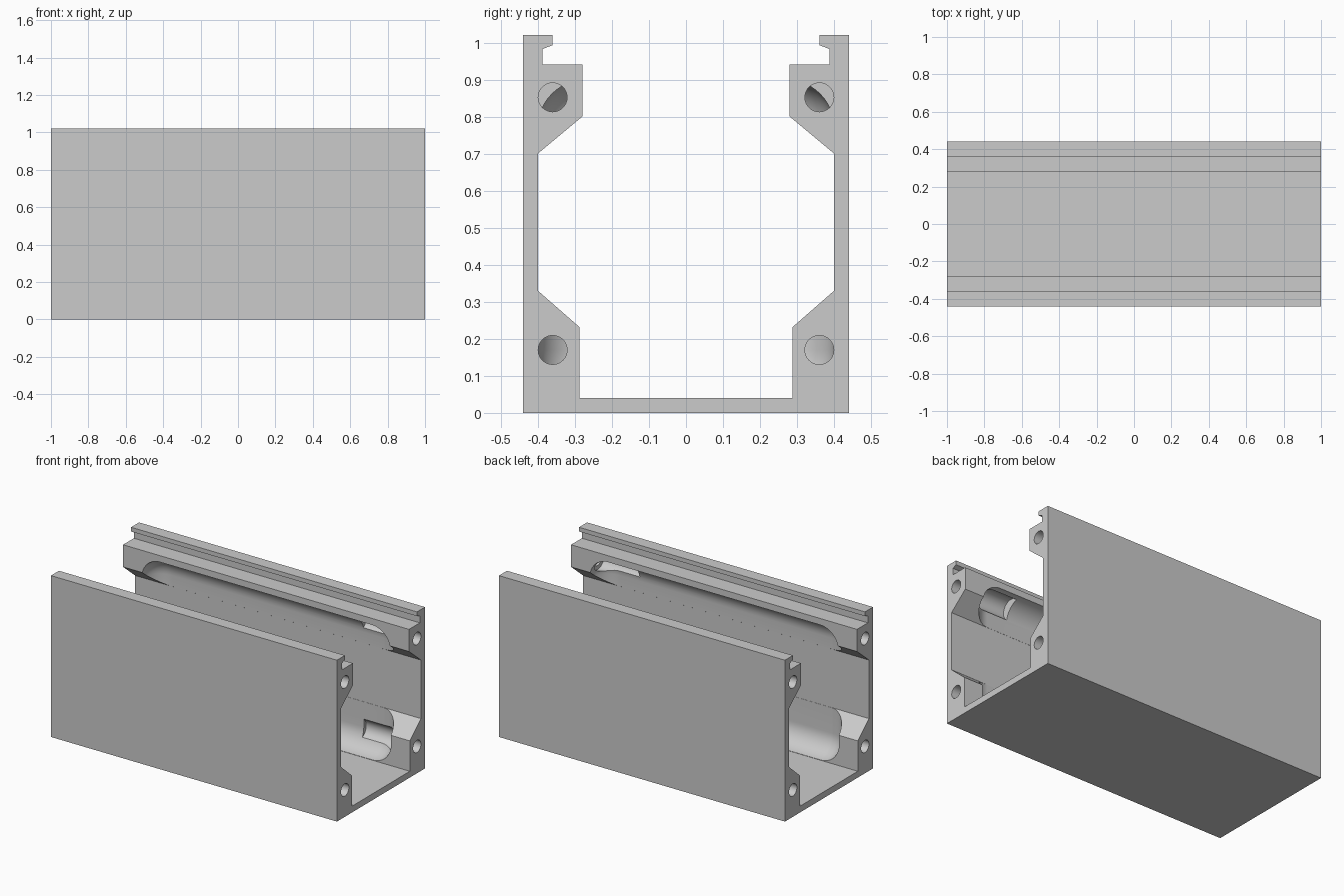
import bpy, bmesh, math
from mathutils import Matrix, Vector

if "Cube" in bpy.data.objects:
    bpy.data.objects.remove(bpy.data.objects["Cube"], do_unlink=True)

grey = bpy.data.materials.new("light_grey")
colour = (0.6, 0.6, 0.6, 1)
grey.diffuse_color = colour
grey.use_nodes = True
grey.node_tree.nodes["Principled BSDF"].inputs["Base Color"].default_value = colour


def make_object(name, bm):
    bmesh.ops.recalc_face_normals(bm, faces=bm.faces)
    mesh = bpy.data.meshes.new(name)
    bm.to_mesh(mesh)
    bm.free()
    mesh.materials.append(grey)
    obj = bpy.data.objects.new(name, mesh)
    bpy.context.collection.objects.link(obj)
    return obj


def x_cylinder(name, x0, x1, y, z, radius):
    bm = bmesh.new()
    place = Matrix.Translation(((x0 + x1) / 2, y, z)) @ Matrix.Rotation(math.pi / 2, 4, "Y")
    bmesh.ops.create_cone(bm, cap_ends=True, segments=48, radius1=radius,
                          radius2=radius, depth=x1 - x0, matrix=place)
    return make_object(name, bm)


def cut(target, cutter):
    cutter.hide_render = True
    bpy.context.view_layer.objects.active = target
    mod = target.modifiers.new("cut", "BOOLEAN")
    mod.operation = "DIFFERENCE"
    mod.solver = "EXACT"
    mod.object = cutter
    bpy.ops.object.modifier_apply(modifier=mod.name)
    bpy.data.objects.remove(cutter, do_unlink=True)


# Channel housing: half profile (y, z), mirrored and extruded along x
half = [(0.44, 0), (0.44, 1.02), (0.36, 1.02), (0.36, 0.993), (0.388, 0.982),
        (0.388, 0.94), (0.28, 0.94), (0.28, 0.8), (0.4, 0.7), (0.4, 0.33),
        (0.288, 0.232), (0.288, 0.04)]
outline = half + [(-y, z) for y, z in reversed(half)]
bm = bmesh.new()
section = bm.faces.new([bm.verts.new((-1, y, z)) for y, z in outline])
side = bmesh.ops.extrude_face_region(bm, geom=[section])["geom"]
bmesh.ops.translate(bm, vec=(2, 0, 0), verts=[v for v in side if isinstance(v, bmesh.types.BMVert)])
housing = make_object("channel_housing", bm)

# Rounded chamber milled into the corner ribs
low, high = Vector((-0.87, -0.3995, 0.0405)), Vector((0.87, 0.3995, 0.9))
bm = bmesh.new()
size = high - low
bmesh.ops.create_cube(bm, size=1, matrix=Matrix.Translation((low + high) / 2) @ Matrix.Diagonal((*size, 1)))
bmesh.ops.bevel(bm, geom=bm.edges[:], offset=0.13, segments=12, profile=0.5, affect="EDGES")
cut(housing, make_object("chamber_cutter", bm))

# Screw bores at both ends, with wider seats inside the right-hand end
for y in (-0.36, 0.36):
    for z in (0.17, 0.852):
        cut(housing, x_cylinder("seat_cutter", 0.6, 0.87, y, z, 0.064))
        cut(housing, x_cylinder("bore_cutter", 0.8, 1.05, y, z, 0.039))
        cut(housing, x_cylinder("blind_bore_cutter", -1.05, -0.88, y, z, 0.039))

# Smooth curved surfaces, keep machined edges sharp
bpy.ops.object.select_all(action="DESELECT")
housing.select_set(True)
bpy.context.view_layer.objects.active = housing
bpy.ops.object.shade_smooth_by_angle(angle=math.radians(25))
